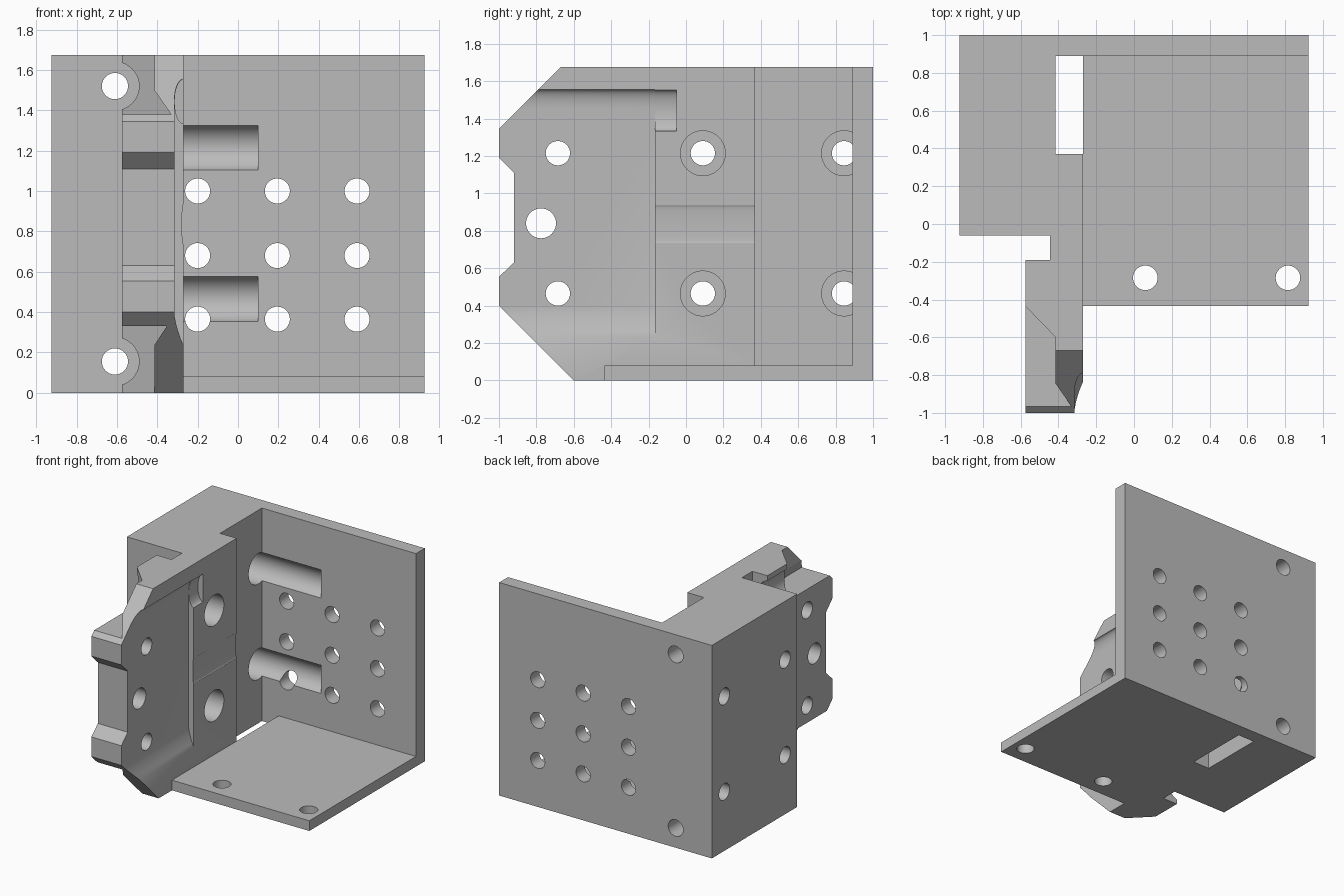
import bpy, bmesh, math

cube = bpy.data.objects.get("Cube")
if cube:
    bpy.data.objects.remove(cube, do_unlink=True)

grey = bpy.data.materials.new("plain grey")
grey.use_nodes = True
GREY = (0.5, 0.5, 0.5, 1)
grey.diffuse_color = GREY
grey.node_tree.nodes["Principled BSDF"].inputs["Base Color"].default_value = GREY


def place(axis, u, v, w):
    """Turn profile coordinates (u, v) and depth w into a 3D point."""
    return {"x": (w, u, v), "y": (u, w, v), "z": (u, v, w)}[axis]


def prism(name, axis, profile, low, high):
    """Extrude a profile; high may be a function of the profile's u value."""
    top = high if callable(high) else (lambda u: high)
    bm = bmesh.new()
    a = [bm.verts.new(place(axis, u, v, low)) for u, v in profile]
    b = [bm.verts.new(place(axis, u, v, top(u))) for u, v in profile]
    bm.faces.new(a)
    bm.faces.new(b)
    for i in range(len(a)):
        j = (i + 1) % len(a)
        bm.faces.new((a[i], a[j], b[j], b[i]))
    bmesh.ops.recalc_face_normals(bm, faces=bm.faces)
    mesh = bpy.data.meshes.new(name)
    bm.to_mesh(mesh)
    bm.free()
    mesh.materials.append(grey)
    obj = bpy.data.objects.new(name, mesh)
    bpy.context.collection.objects.link(obj)
    return obj


def rect(u0, v0, u1, v1):
    return [(u0, v0), (u1, v0), (u1, v1), (u0, v1)]


def circle(u, v, r, n=40):
    return [(u + r * math.cos(math.tau * i / n), v + r * math.sin(math.tau * i / n))
            for i in range(n)]


def combine(target, other, operation="DIFFERENCE"):
    """Apply a boolean and remove the helper."""
    other.hide_render = True
    mod = target.modifiers.new("join", "BOOLEAN")
    mod.operation, mod.object, mod.solver = operation, other, "EXACT"
    bpy.context.view_layer.objects.active = target
    bpy.ops.object.modifier_apply(modifier=mod.name)
    bpy.data.objects.remove(other, do_unlink=True)


def cut(axis, profile, low, high):
    combine(bracket, prism("cutter", axis, profile, low, high))


H = 1.675
FACE = -0.27

# Upright block with the forward arm and the slot between them
bracket = prism("bracket", "z", [
    (-0.925, 1), (-0.925, -0.06), (-0.445, -0.06), (-0.445, -0.19), (-0.575, -0.19),
    (-0.575, -1), (FACE, -1), (FACE, 0.37), (-0.415, 0.37), (-0.415, 1)], 0, H)

# Arm nose: chamfered corners and a shallow front notch
cut("x", [(-1.1, H + 0.1), (-0.57, H + 0.1), (-1.1, 1.245)], -1, 0)
cut("x", [(-1.1, -0.1), (-0.5, -0.1), (-1.1, 0.5)], -1, 0)
cut("x", [(-1.1, 1.29), (-0.92, 1.11), (-0.92, 0.63), (-1.1, 0.46)], -1, 0)

# Screwdriver clearance at the arm's outer corners
def slant(x):
    return -0.435 - (x + 0.575) * 1.03

for end, inner, floor, tip in ((H + 0.1, 1.5, 1.38, 1.27), (-0.1, 0.235, 0.33, 0.48)):
    slope = (tip - inner) / 0.16
    bend = -0.415 - (inner - floor) / slope
    cut("y", [(-0.415, end), (-0.415, inner), (bend, floor), (-0.7, floor), (-0.7, end)],
        -1.1, slant)
    cut("y", [(-0.415, end), (-0.415, inner), (-0.7, inner - 0.285 * slope), (-0.7, end)],
        -1.1, -0.91)

# Shallow pocket with rounded ends on the arm's inner face
pocket = [(-0.2, 1.555), (FACE, 1.555)]
pocket += [(-0.27 - 0.045 * math.sin(t), 1.45 + 0.105 * math.cos(t))
           for t in [math.pi / 2 * i / 10 for i in range(1, 11)]]
pocket += [(-0.315, 0.385), (-0.308, 0.345), (-0.297, 0.305), (-0.284, 0.268),
           (FACE, 0.235), (-0.2, 0.235)]
cut("y", pocket, -1.1, -0.165)


def groove(z, half, depth, y0, y1):
    """Rounded channel along y in the inner face."""
    arc = [(FACE - depth * math.sin(math.pi * i / 16), z + half * math.cos(math.pi * i / 16))
           for i in range(17)]
    cut("y", [(-0.2, z + half)] + arc + [(-0.2, z - half)], y0, y1)


groove(1.443, 0.11, 0.044, -0.3, -0.05)
groove(0.835, 0.1, 0.008, -0.2, 0.4)

# Back and base plates
combine(bracket, prism("back_plate", "y", rect(-0.925, 0, 0.925, H), 0.89, 1), "UNION")
combine(bracket, prism("base_plate", "z", rect(FACE, -0.435, 0.925, 1), 0, 0.08), "UNION")

# Cross holes; the rear four are counterbored, two running into the back plate
cut("x", circle(-0.775, 0.84, 0.08), -1.1, 0)
for z in (1.215, 0.465):
    cut("x", circle(-0.685, z, 0.065), -1.1, 0)
    for y, end in ((0.09, 0), (0.845, 0.1)):
        cut("x", circle(y, z, 0.065), -1.1, 0)
        cut("x", circle(y, z, 0.12), -0.7, end)

# Long mounting holes with head clearance through the arm
for z in (1.52, 0.155):
    cut("y", circle(-0.61, z, 0.065), -1.1, 1.1)
    cut("y", circle(-0.61, z, 0.12), -1.1, -0.1)

# Grid of holes in the back plate
for x in (-0.2, 0.195, 0.59):
    for z in (1.0, 0.68, 0.365):
        cut("y", circle(x, z, 0.062), 0.7, 1.1)

# Base plate holes
for x in (0.06, 0.815):
    cut("z", circle(x, -0.285, 0.065), -0.1, 0.2)

bpy.ops.object.select_all(action="DESELECT")
bracket.select_set(True)
bpy.context.view_layer.objects.active = bracket
bpy.ops.object.shade_smooth_by_angle(angle=math.radians(30))
